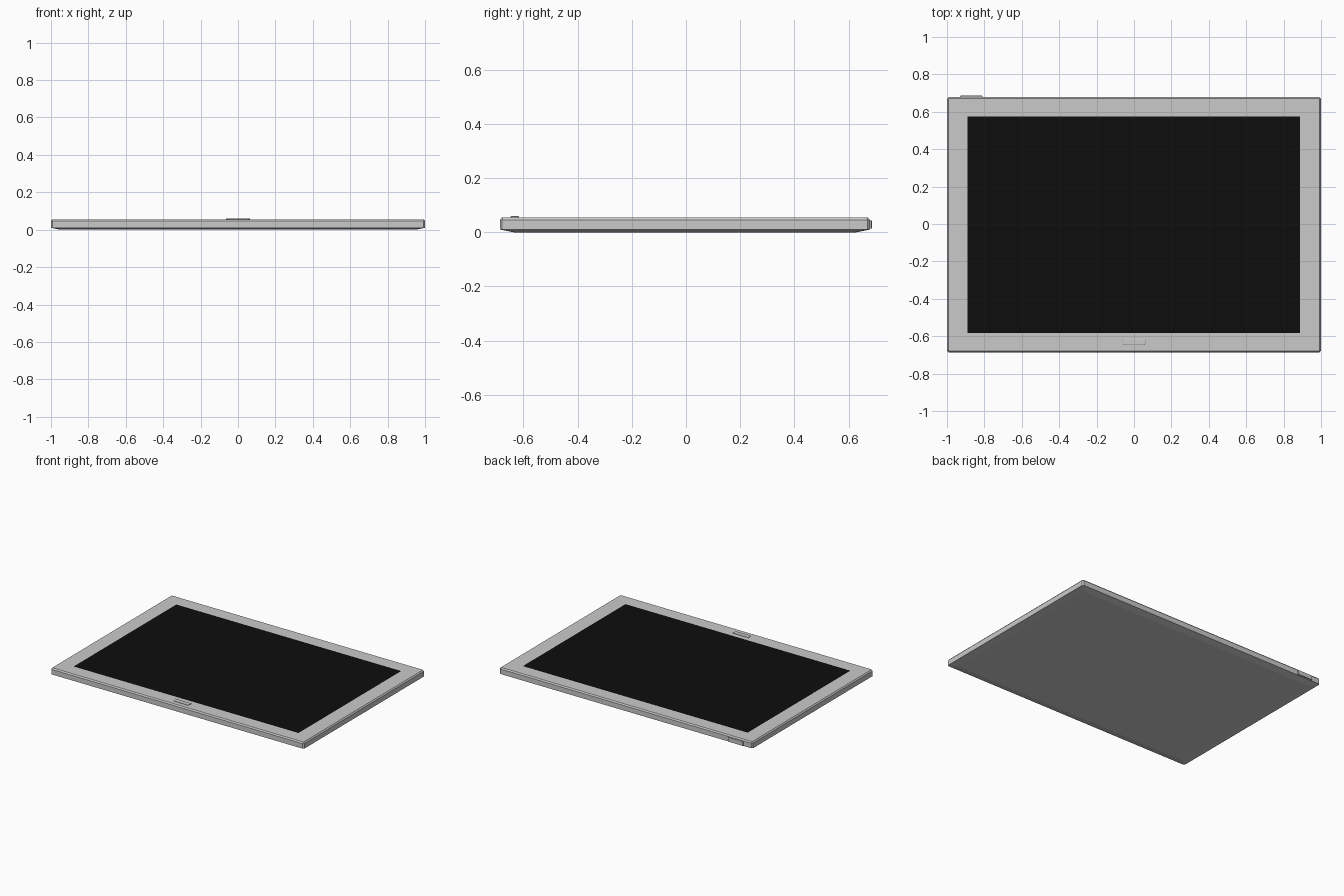
import bpy, bmesh

if "Cube" in bpy.data.objects:
    bpy.data.objects.remove(bpy.data.objects["Cube"])


def material(name, rgb):
    m = bpy.data.materials.new(name)
    m.diffuse_color = (*rgb, 1)
    m.use_nodes = True
    m.node_tree.nodes["Principled BSDF"].inputs["Base Color"].default_value = m.diffuse_color
    return m


grey = material("light_grey", (0.59, 0.59, 0.59))
black = material("screen_black", (0.004, 0.004, 0.004))


def ring(x0, x1, y0, y1, z, c):
    """Rectangle with cut corners, counter-clockwise from above."""
    return [(x0 + c, y0, z), (x1 - c, y0, z), (x1, y0 + c, z), (x1, y1 - c, z),
            (x1 - c, y1, z), (x0 + c, y1, z), (x0, y1 - c, z), (x0, y0 + c, z)]


def loft(name, rings, cap_material=0):
    """Skin stacked rings, cap both ends; the last cap may have its own colour."""
    bm = bmesh.new()
    rows = [[bm.verts.new(p) for p in r] for r in rings]
    n = len(rows[0])
    bm.faces.new(rows[0][::-1])
    for a, b in zip(rows, rows[1:]):
        for i in range(n):
            j = (i + 1) % n
            bm.faces.new((a[i], a[j], b[j], b[i]))
    bm.faces.new(rows[-1]).material_index = cap_material
    bmesh.ops.remove_doubles(bm, verts=bm.verts[:], dist=1e-5)
    bmesh.ops.recalc_face_normals(bm, faces=bm.faces[:])
    me = bpy.data.meshes.new(name)
    bm.to_mesh(me)
    bm.free()
    me.materials.append(grey)
    me.materials.append(black)
    ob = bpy.data.objects.new(name, me)
    bpy.context.collection.objects.link(ob)
    return ob


# Tablet body: tapered underside, straight rim, chamfered top, screen cut into the top
X, Y0, Y1 = 1.0, -0.686, 0.678


def outline(inset, z, c):
    return ring(-X + inset, X - inset, Y0 + inset, Y1 - inset, z, c)


loft("tablet_body", [
    outline(0.05, 0.0, 0.008),
    outline(0.0, 0.01, 0.008),
    outline(0.0, 0.046, 0.008),
    outline(0.007, 0.055, 0.004),
    ring(-0.89, 0.887, -0.584, 0.575, 0.055, 0.0),
], cap_material=1)

# Home button: raised trapezoid under the screen
def trapezoid(d, z):
    return [(-0.058 + d, -0.648 + d, z), (0.058 - d, -0.648 + d, z),
            (0.065 - d, -0.617 - d, z), (-0.065 + d, -0.617 - d, z)]


loft("home_button", [trapezoid(0, 0.05), trapezoid(0, 0.058), trapezoid(0.003, 0.06)])

# Power button on the back edge
loft("power_button", [
    ring(-0.93, -0.81, 0.67, 0.686, 0.013, 0.003),
    ring(-0.93, -0.81, 0.67, 0.686, 0.044, 0.003),
])
